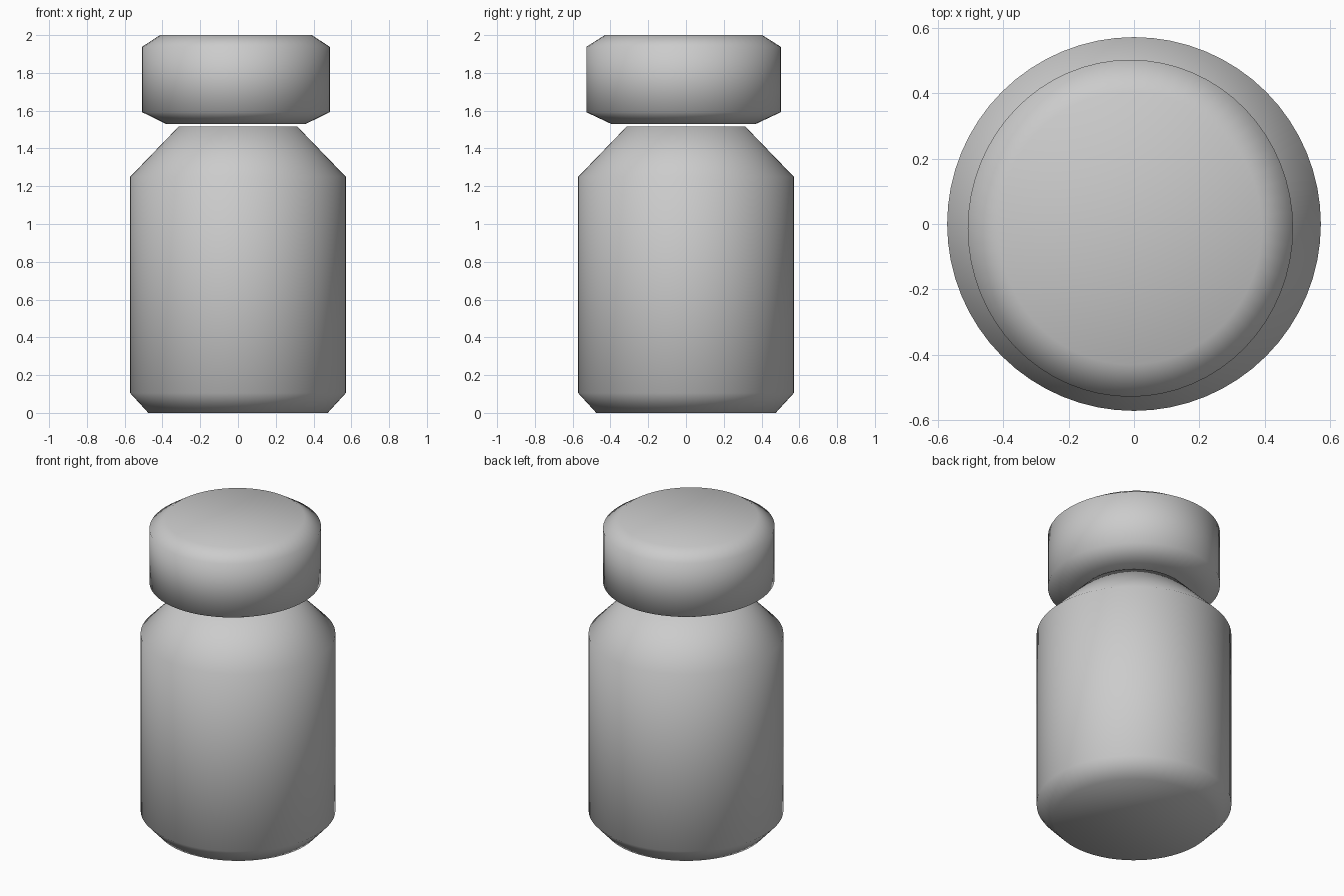
import bpy, bmesh
from math import cos, sin, tau

if "Cube" in bpy.data.objects:
    bpy.data.objects.remove(bpy.data.objects["Cube"])

SEGMENTS = 64


def lathe(name, profile, centre=(0, 0), y_scale=1.0):
    """Closed solid of revolution from (radius, height) points, bottom to top."""
    bm = bmesh.new()
    rings = []
    for r, z in profile:
        rings.append([bm.verts.new((centre[0] + r * cos(tau * i / SEGMENTS),
                                    centre[1] + r * y_scale * sin(tau * i / SEGMENTS), z))
                      for i in range(SEGMENTS)])
    for low, high in zip(rings, rings[1:]):
        for i in range(SEGMENTS):
            j = (i + 1) % SEGMENTS
            bm.faces.new((low[i], low[j], high[j], high[i]))
    bm.faces.new(rings[0][::-1])
    bm.faces.new(rings[-1])
    for face in bm.faces:
        face.smooth = True
    mesh = bpy.data.meshes.new(name)
    bm.to_mesh(mesh)
    bm.free()
    obj = bpy.data.objects.new(name, mesh)
    bpy.context.collection.objects.link(obj)
    return obj


# Jar body with chamfered base and sloping shoulder
lathe("jar_body", [(0.475, 0), (0.571, 0.105), (0.571, 1.25), (0.315, 1.515)])

# Floating lid, slightly oval and off-centre
lathe("lid", [(0.37, 1.53), (0.497, 1.592), (0.497, 1.938), (0.402, 2.0)],
      centre=(-0.011, -0.013), y_scale=1.036)
